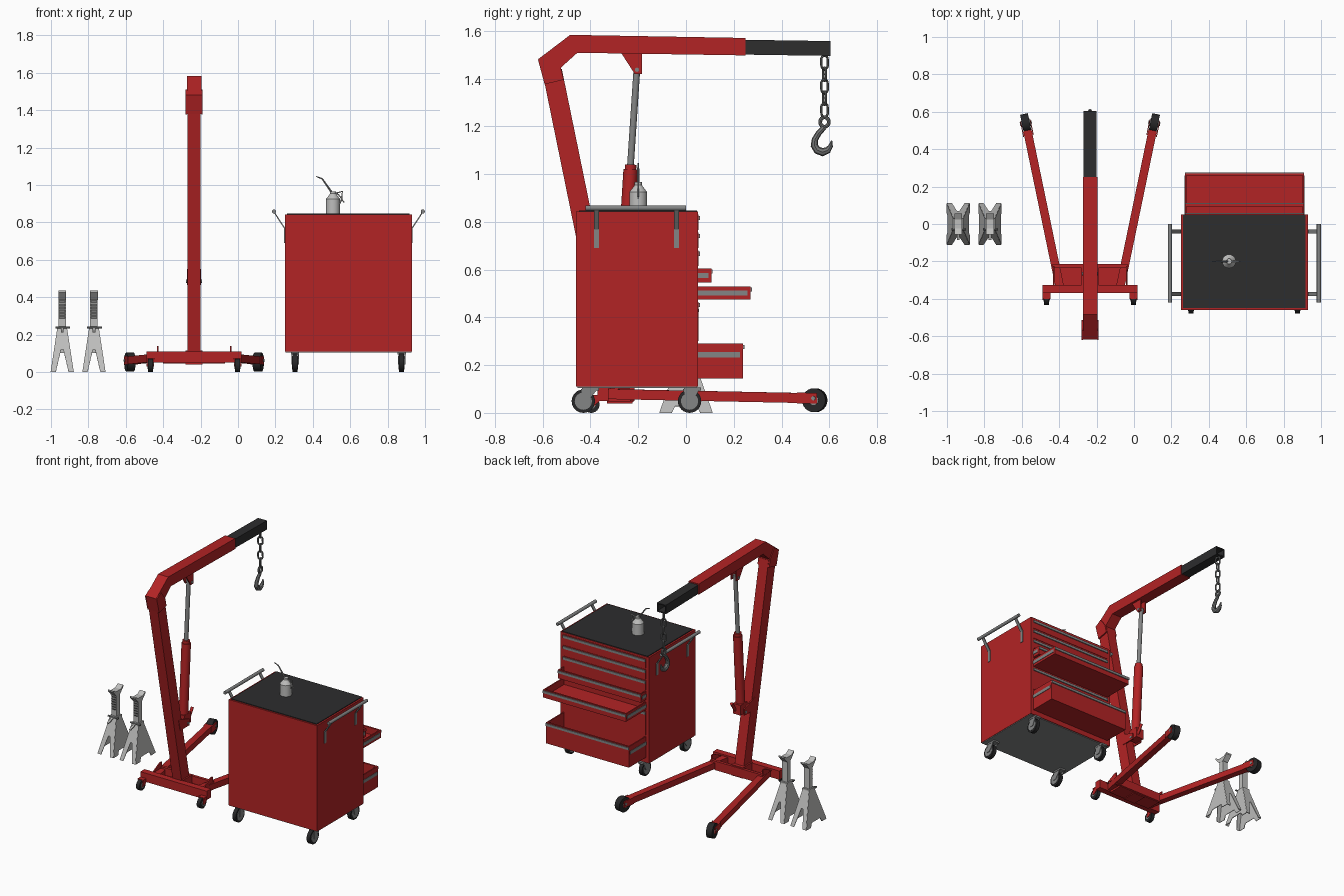
import bpy, bmesh, math
from mathutils import Vector, Matrix

if "Cube" in bpy.data.objects:
    bpy.data.objects.remove(bpy.data.objects["Cube"])

def mat(name, c):
    m = bpy.data.materials.new(name)
    m.diffuse_color = (*c, 1)
    m.use_nodes = True
    m.node_tree.nodes["Principled BSDF"].inputs["Base Color"].default_value = m.diffuse_color
    return m

RED = mat("red_paint", (0.45, 0.017, 0.018))
BLACK = mat("black_mat", (0.026, 0.026, 0.027))
RUBBER = mat("rubber", (0.02, 0.02, 0.021))
STEEL = mat("steel", (0.23, 0.235, 0.235))
CHAIN = mat("dark_steel", (0.17, 0.175, 0.175))
LIGHT = mat("light_metal", (0.52, 0.52, 0.51))

def finish(name, bm, m, smooth=False):
    bmesh.ops.recalc_face_normals(bm, faces=bm.faces)
    me = bpy.data.meshes.new(name)
    bm.to_mesh(me); bm.free()
    me.materials.append(m)
    if smooth:
        me.polygons.foreach_set("use_smooth", [True] * len(me.polygons))
        me.set_sharp_from_angle(angle=math.radians(35))
    ob = bpy.data.objects.new(name, me)
    bpy.context.collection.objects.link(ob)
    return ob

def box(name, m, lo, hi):
    lo, hi = Vector(lo), Vector(hi)
    bm = bmesh.new()
    bmesh.ops.create_cube(bm, size=1, matrix=Matrix.Translation((lo + hi) / 2) @ Matrix.Diagonal((*(hi - lo), 1)))
    return finish(name, bm, m)

def beam(name, m, a, b, w, h):
    a, b = Vector(a), Vector(b)
    rot = (b - a).to_track_quat('Y', 'Z').to_matrix().to_4x4()
    bm = bmesh.new()
    bmesh.ops.create_cube(bm, size=1, matrix=Matrix.Translation((a + b) / 2) @ rot @ Matrix.Diagonal((w, (b - a).length, h, 1)))
    return finish(name, bm, m)

def cyl(name, m, a, b, r, r2=None, seg=24):
    a, b = Vector(a), Vector(b)
    rot = (b - a).to_track_quat('Z', 'Y').to_matrix().to_4x4()
    bm = bmesh.new()
    bmesh.ops.create_cone(bm, cap_ends=True, segments=seg, radius1=r, radius2=r if r2 is None else r2,
                          depth=(b - a).length, matrix=Matrix.Translation((a + b) / 2) @ rot)
    return finish(name, bm, m, True)

def prism(name, m, yz, x0, x1):
    bm = bmesh.new()
    f = bm.faces.new([bm.verts.new((x0, y, z)) for y, z in yz])
    ext = bmesh.ops.extrude_face_region(bm, geom=[f])
    bmesh.ops.translate(bm, vec=(x1 - x0, 0, 0), verts=[v for v in ext["geom"] if isinstance(v, bmesh.types.BMVert)])
    return finish(name, bm, m)

def tube(name, m, pts, r, closed=False, radii=None):
    cu = bpy.data.curves.new(name, 'CURVE')
    cu.dimensions = '3D'; cu.bevel_depth = r; cu.bevel_resolution = 2; cu.use_fill_caps = True
    sp = cu.splines.new('POLY')
    sp.points.add(len(pts) - 1)
    for i, p in enumerate(pts):
        sp.points[i].co = (*p, 1)
        sp.points[i].radius = radii[i] if radii else 1
    sp.use_cyclic_u = closed
    tmp = bpy.data.objects.new("tmp", cu)
    bpy.context.collection.objects.link(tmp)
    bm = bmesh.new()
    bm.from_mesh(bpy.data.meshes.new_from_object(tmp.evaluated_get(bpy.context.evaluated_depsgraph_get())))
    bpy.data.objects.remove(tmp)
    return finish(name, bm, m, True)

def wheel(name, c, axis, r, w, hub):
    c, axis = Vector(c), Vector(axis).normalized()
    cyl(name + "_tire", RUBBER, c - axis * w / 2, c + axis * w / 2, r)
    cyl(name + "_hub", STEEL, c - axis * (w / 2 + .003), c + axis * (w / 2 + .003), hub)

# ---- tool cabinet ----
C, H = 0.59, 0.34
box("cabinet_body", RED, (C - H, -.46, .11), (C + H, .05, .843))
box("cabinet_floor", STEEL, (C - H + .003, -.455, .105), (C + H - .003, .045, .11))
box("cabinet_top_mat", BLACK, (C - H + .012, -.449, .843), (C + H - .012, .047, .848))

def drawer(name, z0, z1, y):
    x0, x1, t = C - H + .022, C + H - .022, .008
    box(name + "_face", RED, (x0, y - .012, z0), (x1, y, z1))
    box(name + "_pull", STEEL, (x0, y, z1 - .022), (x1, y + .006, z1 - .005))
    if y > .07:
        box(name + "_floor", RED, (x0, .04, z0), (x1, y - .012, z0 + t))
        for s, a in ((-1, x0), (1, x1)):
            b = a - s * t
            box(name + "_side", RED, (min(a, b), .04, z0), (max(a, b), y - .012, z1))
            zm = z0 + (z1 - z0) * (.68 if z1 - z0 > .1 else .5)
            box(name + "_slide", STEEL, (a - .003, .04, zm - .011), (a + .003, y - .012, zm + .011))

for i, (z0, z1, y) in enumerate([(.765, .83, .053), (.69, .755, .053), (.615, .68, .053), (.545, .605, .106),
                                 (.475, .53, .27), (.30, .465, .053), (.145, .29, .238)]):
    drawer(f"drawer_{i + 1}", z0, z1, y)

# side push handles
for s in (-1, 1):
    hx = C + s * .398
    cyl("push_handle", STEEL, (hx, -.42, .858), (hx, .0, .858), .011, seg=16)
    for y in (-.375, -.04):
        box("handle_plate", STEEL, (C + s * H - .004, y - .011, .69), (C + s * H + .004, y + .011, .775))
        beam("handle_arm", STEEL, (C + s * (H + .002), y, .77), (hx, y, .856), .022, .006)

# cabinet casters
for x in (C - .285, C + .285):
    for y, sw in ((-.43, .03), (.015, .012)):
        wheel("cabinet_caster", (x, y, .049), (1, 0, 0), .049, .026, .036)
        box("caster_plate", STEEL, (x - .022, y + sw - .035, .094), (x + .022, y + sw + .035, .106))
        for s in (-1, 1):
            prism("caster_fork", STEEL, [(y - .012, .04), (y + .012, .04), (y + sw + .03, .1), (y + sw - .04, .1)],
                  x + s * .018 - .002, x + s * .018 + .002)

# oil can
ox, oy = .508, -.2
cyl("oil_can_body", LIGHT, (ox, oy, .848), (ox, oy, .925), .037)
cyl("oil_can_shoulder", LIGHT, (ox, oy, .925), (ox, oy, .955), .037, .014)
cyl("oil_can_cap", LIGHT, (ox, oy, .95), (ox, oy, .966), .015)
tube("oil_can_spout", STEEL, [(ox, oy, .95), (.45, oy, 1.033), (.418, oy, 1.045)], .005, radii=[1.2, .8, .5])
tube("oil_can_handle", LIGHT, [(ox + .01, oy, .955), (ox + .05, oy, .965), (ox + .045, oy, .92), (ox + .03, oy, .89)], .004)
tube("oil_can_trigger", LIGHT, [(ox, oy, .96), (ox + .03, oy, .948), (ox + .06, oy, .905)], .003)

# ---- engine hoist ----
X = -.235
prism("hoist_post", RED, [(-.60, 1.42), (-.52, 1.44), (-.235, .05), (-.32, .05)], X - .035, X + .035)
prism("hoist_boom", RED, [(-.618, 1.482), (-.485, 1.583), (.25, 1.57), (.25, 1.497), (-.455, 1.508),
                          (-.525, 1.445), (-.512, 1.395), (-.592, 1.378)], X - .039, X + .039)
for s in (-1, 1):
    prism("boom_pivot_plate", RED, [(-.62, 1.48), (-.57, 1.51), (-.525, 1.45), (-.512, 1.395), (-.592, 1.376)],
          X + s * .039, X + s * .045)
    prism("ram_top_lug", RED, [(-.27, 1.505), (-.185, 1.505), (-.185, 1.42), (-.215, 1.42)],
          X + s * .02 - .004, X + s * .02 + .004)
    prism("ram_base_lug", RED, [(-.37, .55), (-.25, .51), (-.25, .465), (-.35, .465)],
          X + s * .034 - .004, X + s * .034 + .004)
# extension with open end
prism("boom_extension_top", BLACK, [(.2, 1.563), (.605, 1.557), (.605, 1.55), (.2, 1.556)], X - .034, X + .034)
prism("boom_extension_bottom", BLACK, [(.2, 1.509), (.605, 1.503), (.605, 1.495), (.2, 1.501)], X - .034, X + .034)
for s in (-1, 1):
    prism("boom_extension_side", BLACK, [(.2, 1.563), (.605, 1.557), (.605, 1.495), (.2, 1.501)], X + s * .034, X + s * .028)
# hydraulic ram
cyl("ram_rod", STEEL, (X, -.235, 1.0), (X, -.205, 1.45), .014)
cyl("ram_cylinder", RED, (X, -.264, .51), (X, -.232, 1.02), .030)
cyl("ram_collar", RED, (X, -.2325, 1.02), (X, -.2315, 1.04), .024)
box("ram_pump_block", RED, (X - .03, -.295, .475), (X + .03, -.22, .545))
cyl("ram_base_pin", STEEL, (X - .042, -.266, .485), (X + .042, -.266, .485), .009, seg=12)
cyl("ram_top_pin", STEEL, (X - .028, -.205, 1.437), (X + .028, -.205, 1.437), .009, seg=12)
cyl("pump_handle_socket", RED, (X + .015, -.225, .5), (X + .015, -.185, .56), .01, seg=12)

# base frame
box("base_crossbeam", RED, (X - .255, -.37, .05), (X + .255, -.325, .11))
box("base_front_bar", RED, (X - .2, -.235, .05), (X + .2, -.215, .11))
box("base_plate", RED, (X - .165, -.33, .045), (X + .165, -.22, .06))
box("post_socket", RED, (X - .045, -.33, .04), (X + .045, -.225, .115))
for s in (-1, 1):
    a, b = Vector((X + s * .163, -.33, .079)), Vector((X + s * .335, .5, .062))
    d = (b - a).normalized()
    n = Vector((d.y, -d.x, 0)).normalized()
    beam("hoist_leg", RED, a, b, .045, .042)
    for k in (-1, 1):
        beam("leg_fork", RED, b - d * .03 + n * k * .026, b + d * .055 + n * k * .026, .005, .045)
    wheel("leg_wheel", (b.x + d.x * .04, b.y + d.y * .04, .053), n, .05, .042, .02)
    cyl("leg_axle", STEEL, b + d * .04 - n * .032, b + d * .04 + n * .032, .009, seg=12)
    prism("leg_gusset", RED, [(-.325, .1), (-.225, .1), (-.225, .14), (-.245, .14)], X + s * .195 - .004, X + s * .195 + .004)
    # rear casters
    x = X + s * .233
    wheel("rear_caster", (x, -.397, .035), (1, 0, 0), .035, .026, .018)
    for k in (-1, 1):
        prism("rear_caster_fork", RED, [(-.405, .028), (-.385, .028), (-.34, .07), (-.40, .07)],
              x + k * .018 - .002, x + k * .018 + .002)
    box("rear_caster_plate", RED, (x - .022, -.40, .066), (x + .022, -.34, .074))

# chain and hook
CY = .58
for i in range(5):
    zc = 1.468 - i * .05
    pts = []
    for k in range(16):
        t = 2 * math.pi * k / 16
        u, v = .015 * math.cos(t), .016 * math.sin(t) + (.012 if math.sin(t) > 0 else -.012)
        ang = math.radians(25 if i % 2 else 115)
        pts.append((X + u * math.cos(ang), CY + u * math.sin(ang), zc + v))
    tube("chain_link", CHAIN, pts, .0055, True)
tube("hook_eye", CHAIN, [(X, CY + .018 * math.cos(k * math.pi / 8), 1.218 + .02 * math.sin(k * math.pi / 8)) for k in range(16)], .008, True)
hook = [(.578, 1.195), (.556, 1.172), (.54, 1.145), (.537, 1.12), (.55, 1.1), (.572, 1.092), (.594, 1.1), (.606, 1.118), (.61, 1.14)]
tube("hook", CHAIN, [(X, y, z) for y, z in hook], .016, radii=[.7, .75, .85, .95, 1.05, 1.1, .9, .6, .2])

# ---- jack stands ----
def stand(cx):
    hx = lambda z: .06 - .036 * z / .235
    hy = lambda z: .11 - .083 * z / .235
    front = [(-.06, 0), (-.034, 0), (-.006, .12), (.006, .12), (.034, 0), (.06, 0), (hx(.235), .235), (-hx(.235), .235)]
    side = [(-.11, 0), (-.06, 0), (-.045, .028), (.045, .028), (.06, 0), (.11, 0), (hy(.235), .235), (-hy(.235), .235)]
    bm = bmesh.new()
    for s in (-1, 1):
        bm.faces.new([bm.verts.new((cx + t, s * hy(z), z)) for t, z in front])
        bm.faces.new([bm.verts.new((cx + s * hx(z), t, z)) for t, z in side])
    ob = finish("stand_legs", bm, LIGHT)
    sol = ob.modifiers.new("thickness", 'SOLIDIFY')
    sol.thickness = .004; sol.offset = 0
    box("stand_collar", LIGHT, (cx - .027, -.03, .225), (cx + .027, .03, .243))
    box("stand_column", LIGHT, (cx - .02, -.018, .1), (cx + .02, .018, .41))
    for i in range(7):
        z = .285 + i * .017
        prism("stand_tooth", LIGHT, [(-.018, z), (-.026, z + .011), (-.018, z + .011)], cx - .016, cx + .016)
    prism("stand_saddle", LIGHT, [(-.055, .435), (-.055, .424), (-.02, .385), (.02, .385), (.055, .424), (.055, .435),
                                  (.025, .417), (-.025, .417)], cx - .021, cx + .021)
    # ratchet lever
    cyl("stand_lever_pin", STEEL, (cx - .037, -.028, .238), (cx + .042, -.028, .238), .006, seg=10)
    beam("stand_lever", LIGHT, (cx, -.025, .237), (cx, -.085, .215), .014, .007)

stand(-.94)
stand(-.77)
